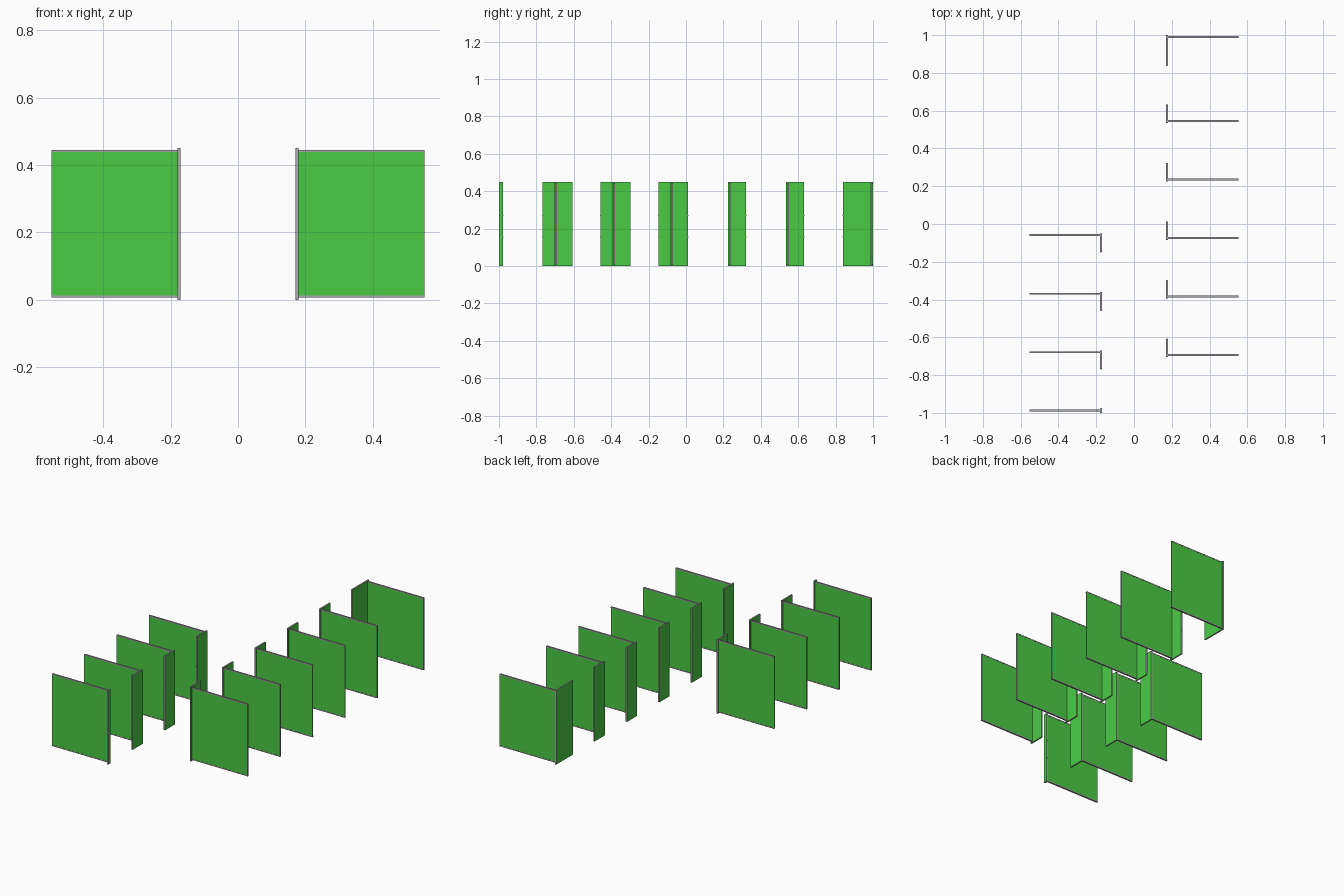
import bpy

cube = bpy.data.objects.get("Cube")
if cube:
    bpy.data.objects.remove(cube, do_unlink=True)


def material(name, color):
    m = bpy.data.materials.new(name)
    m.use_nodes = True
    m.diffuse_color = (*color, 1)
    m.node_tree.nodes["Principled BSDF"].inputs["Base Color"].default_value = (*color, 1)
    return m


GREEN = material("green laminate", (0.07, 0.6, 0.06))
GREY = material("grey edging", (0.42, 0.40, 0.42))


def board(name, low, high, face_axis=None):
    """Box with green broad faces along face_axis and grey edges; all grey without an axis."""
    bpy.ops.mesh.primitive_cube_add(size=1)
    ob = bpy.context.object
    ob.name = name
    me = ob.data
    for v in me.vertices:
        v.co = [low[i] if v.co[i] < 0 else high[i] for i in range(3)]
    me.materials.append(GREY)
    me.materials.append(GREEN)
    if face_axis is not None:
        for p in me.polygons:
            p.material_index = int(abs(p.normal[face_axis]) > 0.5)
    return ob


HEIGHT = 0.45
INNER, POST, OUTER = 0.170, 0.009, 0.554
HALF = 0.004
RAIL = 0.006


def stall(side, label, panel_y, post_start, post_end):
    # Narrow post board beside the aisle
    xs = sorted((side * INNER, side * (INNER + POST)))
    board(f"post_{label}", (xs[0], post_start, 0), (xs[1], post_end, HEIGHT), 0)
    # Wide dividing panel
    xs = sorted((side * (INNER + POST), side * OUTER))
    y0, y1 = panel_y - HALF, panel_y + HALF
    board(f"panel_{label}", (xs[0], y0, 0.007 + RAIL), (xs[1], y1, 0.445 - RAIL), 1)
    # Edge rails above and below the panel
    for part, z in (("bottom", 0.007), ("top", 0.445 - RAIL)):
        board(f"{part}_rail_{label}", (xs[0], y0 - 0.001, z), (xs[1], y1 + 0.001, z + RAIL))


PITCH = 0.31

# Left row: five regular stalls and the deep end stall
for i in range(5):
    y = -0.694 + i * PITCH
    stall(1, f"left_{i + 1}", y, y - 0.011, y + 0.086)
stall(1, "left_end", 0.991, 0.84, 1.0)

# Right row: three regular stalls and the short front stall
for i in range(3):
    y = -0.059 - i * PITCH
    stall(-1, f"right_{i + 1}", y, y - 0.088, y + 0.009)
stall(-1, "right_end", -0.987, -1.0, -0.978)

# Small hinge pins on the free post edges
pins = [(1, -0.61 + i * PITCH) for i in range(5)] + [(1, 0.84)]
pins += [(-1, -0.147 - i * PITCH) for i in range(3)] + [(-1, -0.978)]
for n, (side, y) in enumerate(pins):
    x = side * (INNER + POST / 2)
    for part, z in (("lower", 0.155), ("upper", 0.27)):
        board(f"{part}_hinge_{n + 1}", (x - 0.002, y - 0.003, z - 0.003),
              (x + 0.002, y + 0.003, z + 0.003))
